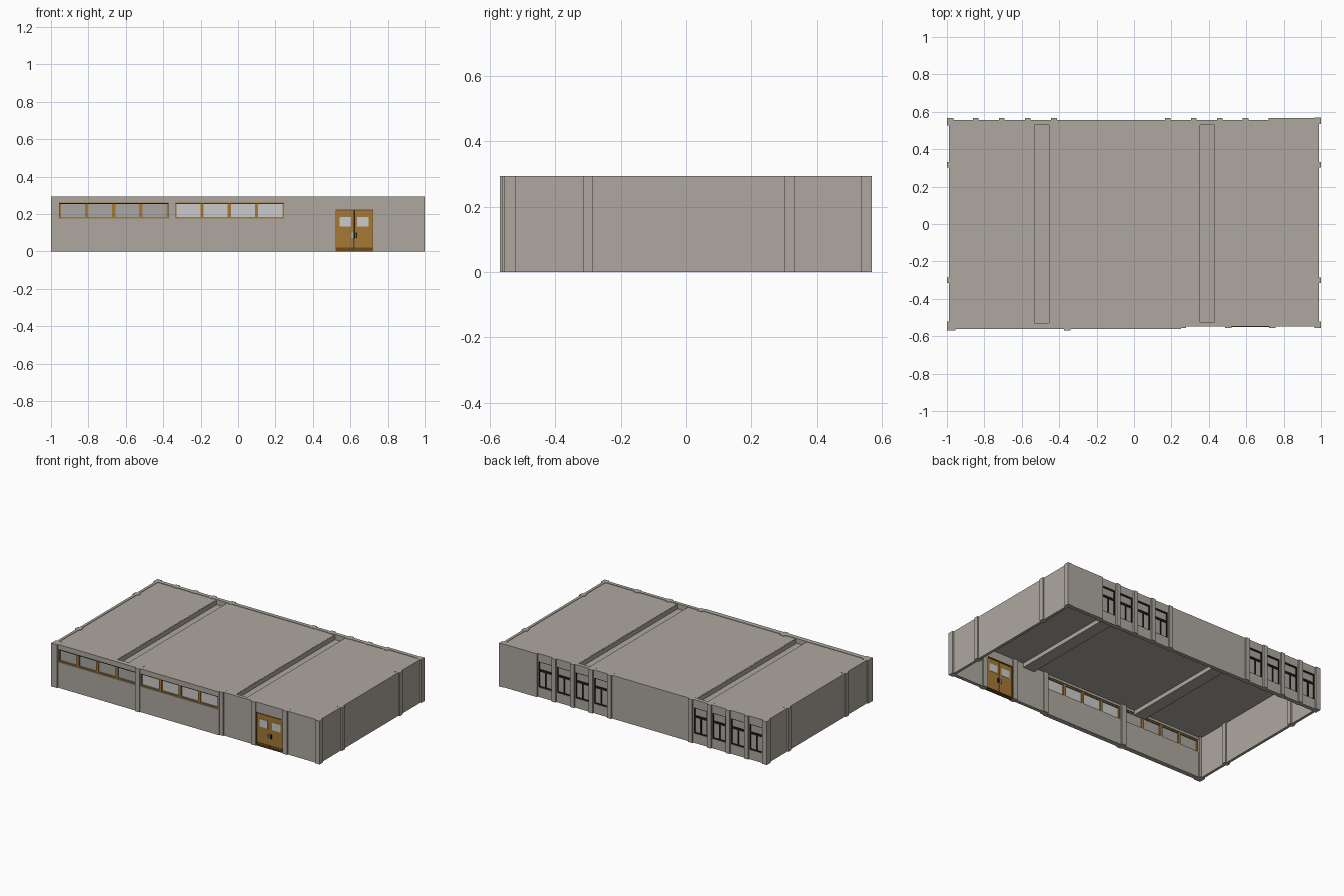
import bpy
import bmesh
from mathutils import Vector

if "Cube" in bpy.data.objects:
    bpy.data.objects.remove(bpy.data.objects["Cube"], do_unlink=True)


def material(name, r, g, b):
    m = bpy.data.materials.new(name)
    m.use_nodes = True
    m.diffuse_color = (r, g, b, 1)
    node = next(n for n in m.node_tree.nodes if n.type == 'BSDF_PRINCIPLED')
    node.inputs["Base Color"].default_value = (r, g, b, 1)
    return m


PLASTER = material("plaster", 0.42, 0.39, 0.345)
WOOD = material("golden_wood", 0.38, 0.19, 0.035)
DARK_WOOD = material("dark_wood", 0.15, 0.07, 0.012)
PALE_GLASS = material("pale_glass", 0.6, 0.6, 0.6)
GREY_GLASS = material("grey_glass", 0.4, 0.385, 0.36)
BLACK = material("black_metal", 0.012, 0.012, 0.012)
STEEL = material("steel", 0.45, 0.45, 0.45)


def part(name, mat, boxes):
    """One object made of boxes, each given as x, y and z ranges."""
    bm = bmesh.new()
    for xs, ys, zs in boxes:
        low, high = (Vector(c) for c in zip(xs, ys, zs))
        verts = bmesh.ops.create_cube(bm, size=1)["verts"]
        for v in verts:
            v.co = (low + high) / 2 + v.co * (high - low)
    mesh = bpy.data.meshes.new(name)
    bm.to_mesh(mesh)
    bm.free()
    mesh.materials.append(mat)
    obj = bpy.data.objects.new(name, mesh)
    bpy.context.collection.objects.link(obj)
    return obj


def around(center, half):
    return (center - half, center + half)


def wall_with_openings(name, span, ys, openings):
    """Wall along x; openings are (x range, z range), sorted by x."""
    boxes, x = [], span[0]
    for xs, zs in openings:
        boxes.append(((x, xs[0]), ys, (0, TOP)))
        boxes.append((xs, ys, (zs[1], TOP)))
        if zs[0] > 0:
            boxes.append((xs, ys, (0, zs[0])))
        x = xs[1]
    boxes.append(((x, span[1]), ys, (0, TOP)))
    part(name, PLASTER, boxes)


def frame(xs, ys, zs, w):
    """Four bars just inside a rectangle."""
    return [((xs[0], xs[0] + w), ys, zs), ((xs[1] - w, xs[1]), ys, zs),
            (xs, ys, (zs[0], zs[0] + w)), (xs, ys, (zs[1] - w, zs[1]))]


TOP = 0.293
FULL = (0, TOP)
EDGE = 0.99

# Front wall: two window strips on the deeper part, a door on the other
STRIP_Z = (0.175, 0.262)
strips = {"left_strip": (-0.955, -0.375), "middle_strip": (-0.338, 0.245)}
DOOR_X, DOOR_Z = (0.517, 0.725), (0, 0.225)
wall_with_openings("front_window_wall", (-EDGE, 0.25), (-0.562, -0.53),
                   [(xs, STRIP_Z) for xs in strips.values()])
wall_with_openings("front_door_wall", (0.25, EDGE), (-0.548, -0.525), [(DOOR_X, DOOR_Z)])

# Window strips: wooden frame, three mullions, pane behind
for name, xs in strips.items():
    first = name == "left_strip"
    ys = (-0.556, -0.536)
    bars = frame(xs, ys, STRIP_Z, 0.008)
    step = (xs[1] - xs[0]) / 4
    bars += [(around(xs[0] + step * i, 0.009), ys, STRIP_Z) for i in (1, 2, 3)]
    part(name + "_frame", WOOD, bars)
    part(name + "_glass", GREY_GLASS if first else PALE_GLASS,
         [(xs, (-0.548, -0.544), STRIP_Z)])
    part(name + "_head_rail", BLACK if first else DARK_WOOD,
         [(xs, (-0.558, -0.552), (0.254, 0.26))])

# Double door
part("door_frame", DARK_WOOD, frame(DOOR_X, (-0.55, -0.523), DOOR_Z, 0.007))
middle = sum(DOOR_X) / 2
for side, name in ((-1, "right"), (1, "left")):
    a, b = sorted((middle + side * 0.001, middle + side * 0.097))
    pane = around(middle + side * 0.047, 0.031)
    part(name + "_door_leaf", WOOD, [((a, b), (-0.544, -0.53), (0.004, 0.218))])
    part(name + "_door_pane", PALE_GLASS, [(pane, (-0.546, -0.528), (0.132, 0.184))])
    part(name + "_kick_plate", DARK_WOOD, [((a, b), (-0.546, -0.543), (0.004, 0.022))])
    grip = around(middle + side * 0.011, 0.004)
    part(name + "_door_handle", STEEL if side < 0 else BLACK,
         [(grip, (-0.552, -0.522), (0.072, 0.1))])

# Back wall: two groups of four windows between slim columns
WIN_Z = (0.065, 0.24)
groups = [(-0.985, -0.428), (0.18, 0.735)]
back_columns, windows = [], []
for a, b in groups:
    step = (b - a) / 4
    back_columns += [a + step * i for i in range(5)]
    windows += [around(a + step * (i + 0.5), 0.05) for i in range(4)]
wall_with_openings("back_wall", (-EDGE, 0.74), (0.53, 0.556),
                   [(xs, WIN_Z) for xs in windows])
part("back_end_wall", PLASTER, [((0.73, EDGE), (0.54, 0.566), FULL)])
bars, panes = [], []
for xs in windows:
    ys = (0.538, 0.553)
    bars += frame(xs, ys, WIN_Z, 0.006)
    bars.append((xs, ys, around(0.178, 0.007)))
    bars.append((around(sum(xs) / 2, 0.004), ys, (WIN_Z[0], 0.178)))
    panes.append((xs, (0.543, 0.547), WIN_Z))
part("back_window_frames", BLACK, bars)
part("back_window_glass", GREY_GLASS, panes)

# Side walls
for side, name in ((-1, "right_wall"), (1, "left_wall")):
    xs = sorted((side * EDGE, side * 0.972))
    part(name, PLASTER, [(xs, (-0.545, 0.55), FULL)])

# Columns standing slightly proud of the walls
part("front_columns", PLASTER,
     [(around(x, 0.017), (-0.57 if x < 0 else -0.556, -0.517), FULL)
      for x in (-0.357, 0.26, 0.503, 0.74)])
part("back_columns", PLASTER,
     [(around(x, 0.015), (0.526, 0.566), FULL) for x in back_columns])
part("side_columns", PLASTER,
     [(sorted((side, side * 0.962)), around(y, 0.015), FULL)
      for side in (-1, 1) for y in (-0.3, 0.317)])
part("corner_columns", PLASTER,
     [((-1, -0.955), (-0.57, -0.52), FULL), ((0.965, 1), (-0.556, -0.52), FULL),
      ((-1, -0.965), (0.535, 0.566), FULL), ((0.965, 1), (0.535, 0.57), FULL)])

# Roof slabs with two hollow beams hanging between them
ROOF_Y = (-0.54, 0.545)
SLAB_Z = (0.278, 0.29)
BEAM_Z = (0.25, 0.289)
beams = [(-0.535, -0.45), (0.35, 0.435)]
edges = [-0.98] + [x for beam in beams for x in beam] + [0.98]
part("roof_slabs", PLASTER,
     [((edges[i], edges[i + 1]), ROOF_Y, SLAB_Z) for i in (0, 2, 4)])
trough = []
for a, b in beams:
    trough.append(((a, b), ROOF_Y, (BEAM_Z[0], 0.258)))
    trough += [((a, a + 0.004), ROOF_Y, BEAM_Z), ((b - 0.004, b), ROOF_Y, BEAM_Z)]
part("roof_beams", PLASTER, trough)
